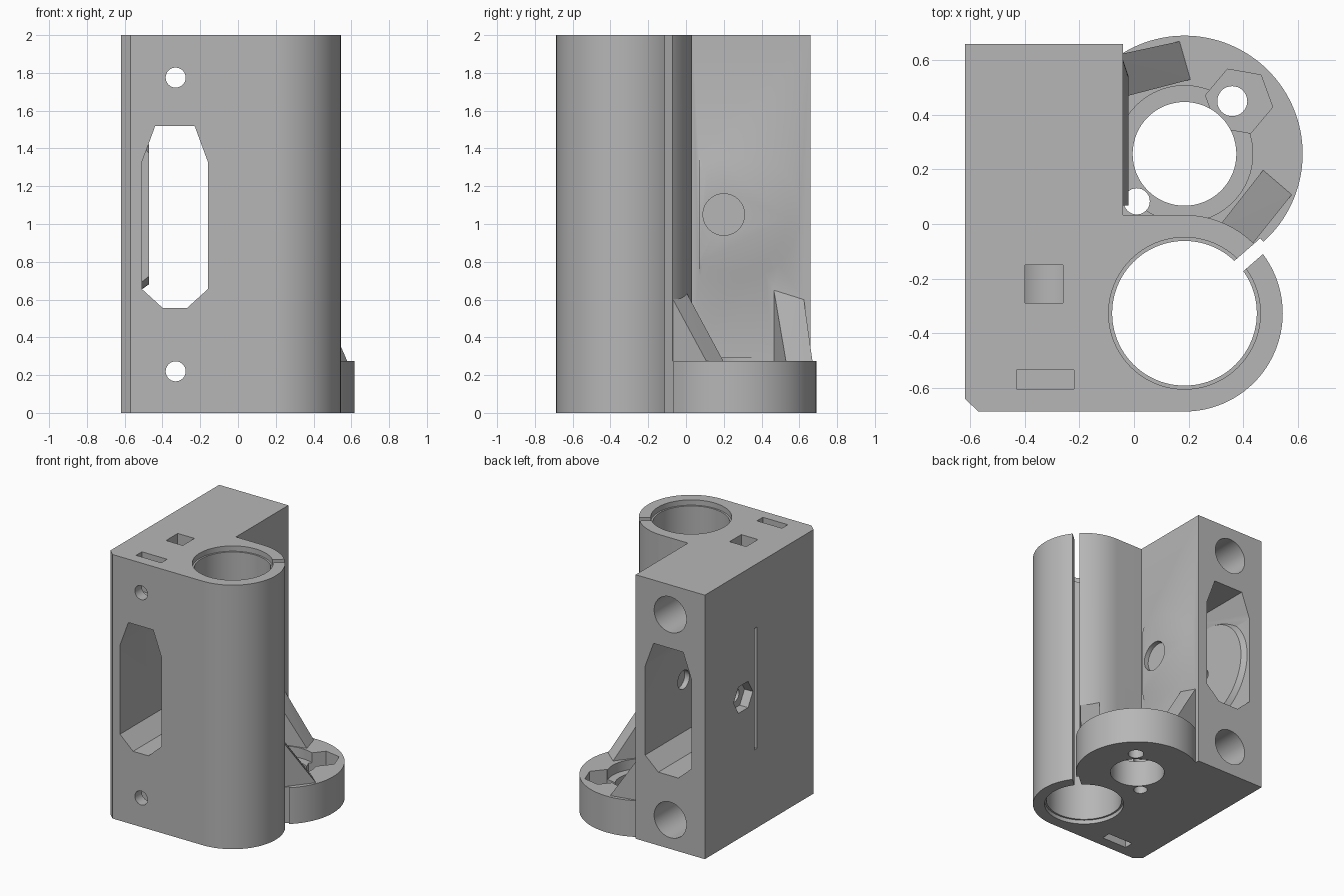
import bpy, bmesh, math
from mathutils import Matrix, Vector

cube = bpy.data.objects.get("Cube")
if cube:
    bpy.data.objects.remove(cube)

grey = bpy.data.materials.new("plain grey")
grey.use_nodes = True
grey.diffuse_color = (0.47, 0.47, 0.47, 1)
grey.node_tree.nodes["Principled BSDF"].inputs["Base Color"].default_value = (0.47, 0.47, 0.47, 1)


def finish(bm, name):
    bmesh.ops.recalc_face_normals(bm, faces=bm.faces)
    mesh = bpy.data.meshes.new(name)
    bm.to_mesh(mesh)
    bm.free()
    mesh.materials.append(grey)
    ob = bpy.data.objects.new(name, mesh)
    bpy.context.collection.objects.link(ob)
    return ob


def hull(name, points):
    bm = bmesh.new()
    for p in points:
        bm.verts.new(p)
    bmesh.ops.convex_hull(bm, input=bm.verts[:])
    return finish(bm, name)


def box(name, x, y, z):
    return hull(name, [(a, b, c) for a in x for b in y for c in z])


def rod(name, axis, centre, lo, hi, r, r2=None, sides=64, spin=0):
    """Cylinder or cone along an axis from lo to hi; centre gives the other two coordinates."""
    bm = bmesh.new()
    bmesh.ops.create_cone(bm, cap_ends=True, segments=sides, radius1=r,
                          radius2=r if r2 is None else r2, depth=hi - lo)
    turn = {"x": Matrix.Rotation(math.pi / 2, 4, "Y"),
            "y": Matrix.Rotation(-math.pi / 2, 4, "X"),
            "z": Matrix.Identity(4)}[axis]
    place = list(centre)
    place.insert("xyz".index(axis), (lo + hi) / 2)
    bm.transform(Matrix.Translation(place) @ turn @ Matrix.Rotation(spin, 4, "Z"))
    return finish(bm, name)


def combine(target, operation, parts):
    for part in parts:
        mod = target.modifiers.new("join", "BOOLEAN")
        mod.operation = operation
        mod.solver = "EXACT"
        mod.object = part
        bpy.context.view_layer.objects.active = target
        bpy.ops.object.modifier_apply(modifier=mod.name)
        bpy.data.objects.remove(part)


def lens(name, lo, hi, r, r2):
    """Shallow round pad on a side wall, trimmed straight at the front."""
    pad = rod(name, "x", (0.24, 1.05), lo, hi, r, r2, 96)
    bm = bmesh.new()
    bm.from_mesh(pad.data)
    cut = bmesh.ops.bisect_plane(bm, geom=bm.verts[:] + bm.edges[:] + bm.faces[:],
                                 plane_co=(0, 0.068, 0), plane_no=(0, -1, 0), clear_outer=True)
    edges = [e for e in cut["geom_cut"] if isinstance(e, bmesh.types.BMEdge)]
    bmesh.ops.contextual_create(bm, geom=edges)
    bmesh.ops.recalc_face_normals(bm, faces=bm.faces)
    bm.to_mesh(pad.data)
    bm.free()
    return pad


# Main block with the rounded bearing column, extruded upwards
bx, by, R = 0.185, -0.327, 0.36
outline = [(-0.62, 0.66), (-0.62, -0.64), (-0.57, by - R)]
outline += [(bx + R * math.cos(a), by + R * math.sin(a))
            for a in (math.pi * (i / 48 - 0.5) for i in range(49))]
outline += [(-0.04, by + R)] + [(-0.04, 0.66)]
bm = bmesh.new()
face = bm.faces.new([bm.verts.new((x, y, 0)) for x, y in outline])
top = bmesh.ops.extrude_face_region(bm, geom=[face])["geom"]
bmesh.ops.translate(bm, vec=(0, 0, 2), verts=[v for v in top if isinstance(v, bmesh.types.BMVert)])
body = finish(bm, "carriage_body")

# Round foot with bore, shallow seat, screw holes and nut pocket
fx, fy = 0.185, 0.257
foot = rod("foot", "z", (fx, fy), 0, 0.275, 0.433, sides=128)
combine(body, "UNION", [foot])

# Octagonal window through the block, front to back
def window(name, y, x0, x1):
    rows = [(0.555, 0.11), (0.655, 0), (1.33, 0), (1.52, 0.07)]
    return hull(name, [(x, yy, z) for z, inset in rows for yy in y
                        for x in (x0 + inset, x1 - inset)])


combine(body, "DIFFERENCE", [
    window("front_window", (-0.8, 0.05), -0.508, -0.16),
    window("rear_window", (0.04, 0.8), -0.508, -0.12),
    box("side_slot", (-0.7, -0.041), (0.034, 0.063), (0.6, 1.52)),
])

# Gussets and round wall pads
combine(body, "UNION", [
    hull("wall_gusset", [(0.17, 0.67, 0.27), (0.21, 0.53, 0.27),
                         (-0.06, 0.62, 0.27), (-0.06, 0.46, 0.27),
                         (-0.06, 0.62, 0.63), (-0.06, 0.46, 0.68)]),
    hull("column_gusset", [(0.475, 0.2, 0.27), (0.58, 0.11, 0.27),
                           (0.42, -0.09, 0.27), (0.31, -0.01, 0.27),
                           (0.42, -0.09, 0.64), (0.31, -0.01, 0.66)]),
    lens("outer_pad", -0.06, -0.02, 0.42, 0.3),
    lens("inner_pad", -0.53, -0.472, 0.41, 0.37),
])

# Bearing bore with end lips and clamping slit
slit = box("slit", (0.24, 0.39), (-0.025, 0.025), (-0.1, 2.1))
slit.data.transform(Matrix.Translation((bx, by, 0)) @ Matrix.Rotation(math.radians(41), 4, "Z"))
cuts = [
    rod("bearing_bore", "z", (bx, by), -0.1, 2.1, 0.265, sides=96),
    rod("top_lip", "z", (bx, by), 1.96, 2.1, 0.278, sides=96),
    rod("bottom_lip", "z", (bx, by), -0.1, 0.03, 0.278, sides=96),
    slit,
    rod("foot_bore", "z", (fx, fy), -0.1, 0.5, 0.19),
    rod("foot_seat", "z", (fx, fy), 0.2, 0.29, 0.25),
    rod("foot_nut", "z", (0.385, 0.45), 0.12, 0.4, 0.125, sides=6, spin=math.radians(20)),
    rod("foot_hole_a", "z", (0.36, 0.45), -0.1, 0.4, 0.055, sides=32),
    rod("foot_hole_b", "z", (0.01, 0.083), -0.1, 0.4, 0.048, sides=32),
]

# Long screw holes with counterbores, nut slots in both ends
for z, end in ((0.22, (-0.1, 0.3)), (1.775, (1.7, 2.1))):
    cuts += [
        rod("screw_hole", "y", (-0.33, z), -0.8, 0.1, 0.053, sides=32),
        rod("counterbore", "y", (-0.33, z), -0.35, 0.8, 0.135),
        box("nut_slot", (-0.43, -0.22), (-0.605, -0.535), end),
    ]
cuts.append(box("square_port", (-0.4, -0.26), (-0.29, -0.15), (1.775, 2.1)))

# Axle recess, inner bore and hexagonal nut trap
cuts += [
    rod("axle_recess", "x", (0.2, 1.05), -0.055, 0.1, 0.11),
    rod("axle_bore", "x", (0.2, 1.05), -0.25, -0.08, 0.07),
    rod("axle_inner_bore", "x", (0.2, 1.05), -0.6, -0.4, 0.05, sides=32),
    rod("hex_trap", "x", (0.2, 1.05), -0.7, -0.55, 0.115, sides=6),
]
combine(body, "DIFFERENCE", cuts)

bpy.ops.object.select_all(action="DESELECT")
body.select_set(True)
bpy.context.view_layer.objects.active = body
bpy.ops.object.shade_smooth_by_angle(angle=math.radians(25))
